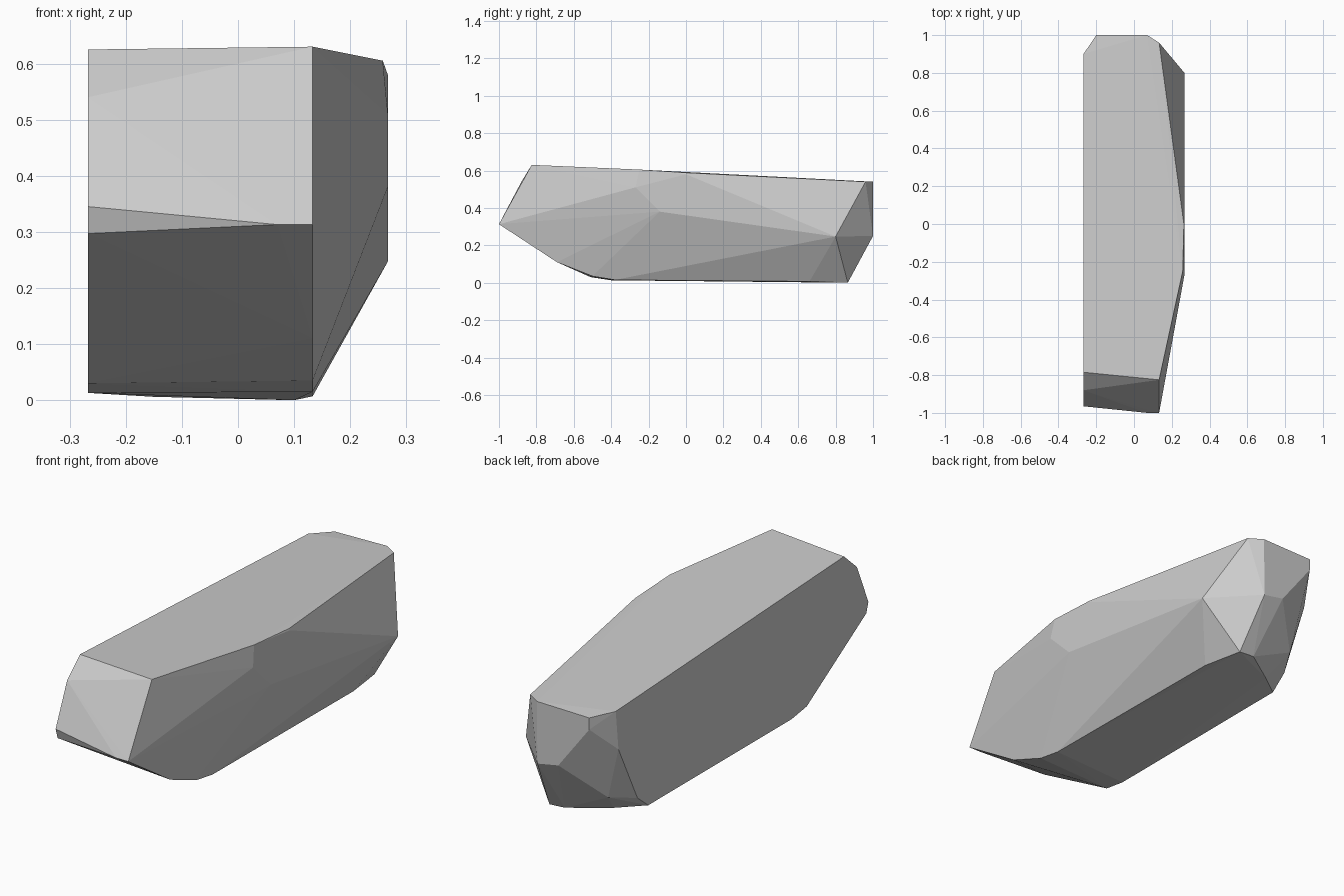
import bpy, bmesh

if "Cube" in bpy.data.objects:
    bpy.data.objects.remove(bpy.data.objects["Cube"])

# Outlines of the faceted stone; the body is their convex hull
top_rim = [(-.267, -.785, .625), (.133, -.825, .63), (.258, -.25, .605),
           (.264, 0, .588), (.133, .96, .54), (.07, 1, .54),
           (-.2, 1, .535), (-.267, .9, .545)]
front_left_edge = [(-.267, y, z) for y, z in
                   [(-.88, .54), (-.965, .345), (-.95, .297), (-.51, .03), (-.4, .013)]]
front_right_edge = [(.133, y, z) for y, z in
                    [(-1, .313), (-.69, .11), (-.5, .035), (-.38, .015), (.66, .007)]]
right_bulge = [(.267, y, z) for y, z in
               [(-.27, .51), (-.14, .38), (0, .58), (.8, .247)]]
back_left_edge = [(-.267, y, z) for y, z in [(.88, .36), (.74, .08), (.66, .015)]]
back_end = [(.07, -1, .313), (-.2, 1, .48), (.068, 1, .25), (-.04, 1, .27),
            (-.2, .86, .11), (.1, .865, 0), (.02, .865, .005), (-.15, .75, .006)]

# Stone body
bm = bmesh.new()
for p in (top_rim + front_left_edge + front_right_edge + right_bulge
          + back_left_edge + back_end):
    bm.verts.new(p)
bmesh.ops.convex_hull(bm, input=bm.verts[:])
bmesh.ops.delete(bm, geom=[v for v in bm.verts if not v.link_faces], context='VERTS')
bmesh.ops.dissolve_limit(bm, angle_limit=.01, verts=bm.verts[:], edges=bm.edges[:])
bmesh.ops.recalc_face_normals(bm, faces=bm.faces[:])
mesh = bpy.data.meshes.new("stone_block")
bm.to_mesh(mesh)
bm.free()

# Plain grey
grey = bpy.data.materials.new("stone grey")
grey.diffuse_color = (.6, .6, .6, 1)
grey.use_nodes = True
grey.node_tree.nodes["Principled BSDF"].inputs["Base Color"].default_value = grey.diffuse_color
mesh.materials.append(grey)
stone = bpy.data.objects.new("stone_block", mesh)
bpy.context.collection.objects.link(stone)
